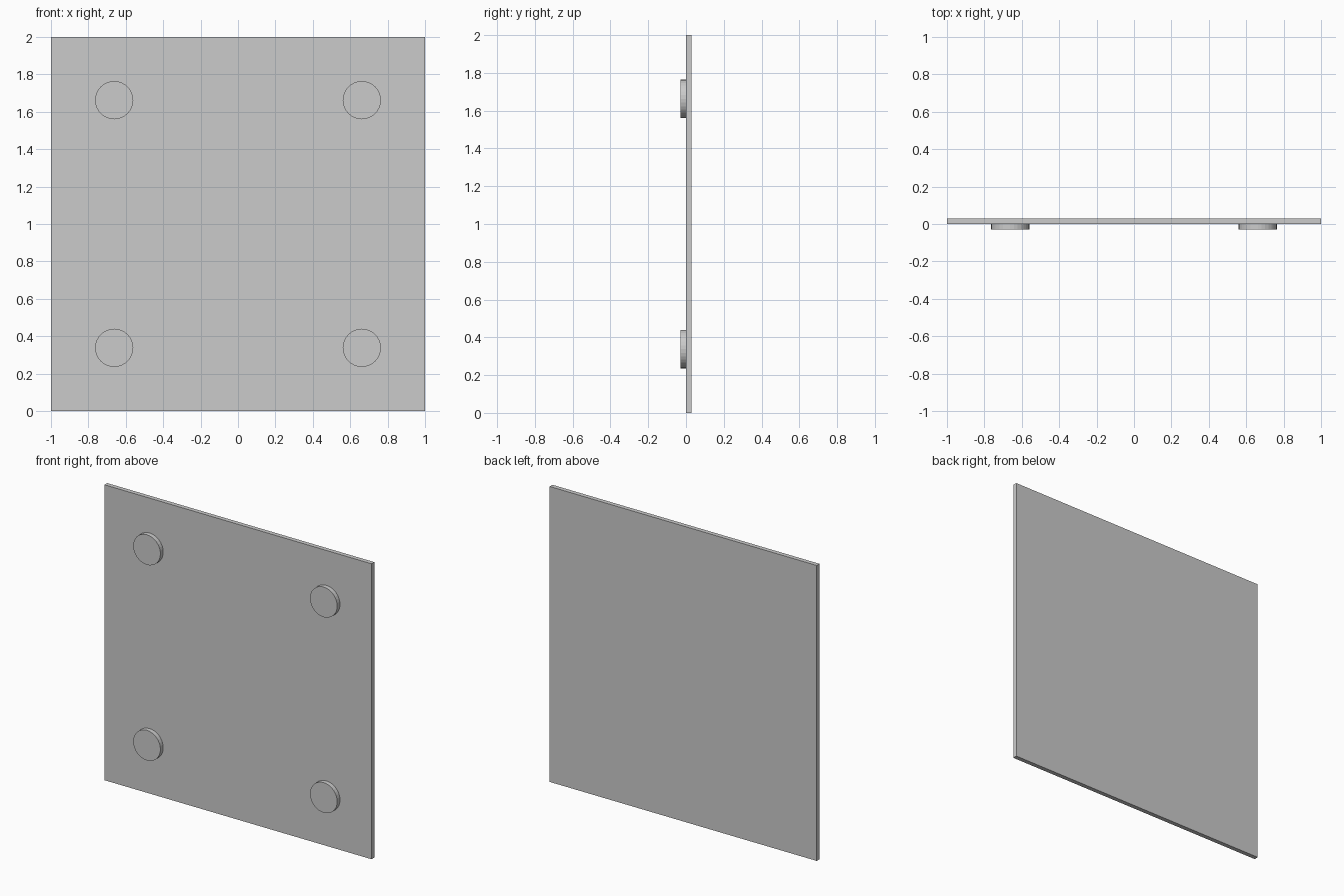
import bpy
import math

if "Cube" in bpy.data.objects:
    bpy.data.objects.remove(bpy.data.objects["Cube"])

THICK = 0.03       # panel thickness, also how far the discs stand out
DISC_R = 0.102
DISC_OFF = 0.662   # disc distance from the panel centre in x and z

# Square upright panel
bpy.ops.mesh.primitive_cube_add(size=1, location=(0, THICK / 2, 1))
panel = bpy.context.object
panel.name = "panel"
panel.scale = (2, THICK, 2)
bpy.ops.object.transform_apply(location=False, rotation=False, scale=True)

# Four round discs on the front face
for z_name, sz in (("lower", -1), ("upper", 1)):
    for x_name, sx in (("left", -1), ("right", 1)):
        bpy.ops.mesh.primitive_cylinder_add(
            vertices=32, radius=DISC_R, depth=THICK,
            location=(sx * DISC_OFF, -THICK / 2, 1 + sz * DISC_OFF),
            rotation=(math.pi / 2, 0, 0))
        bpy.context.object.name = f"disc_{z_name}_{x_name}"
